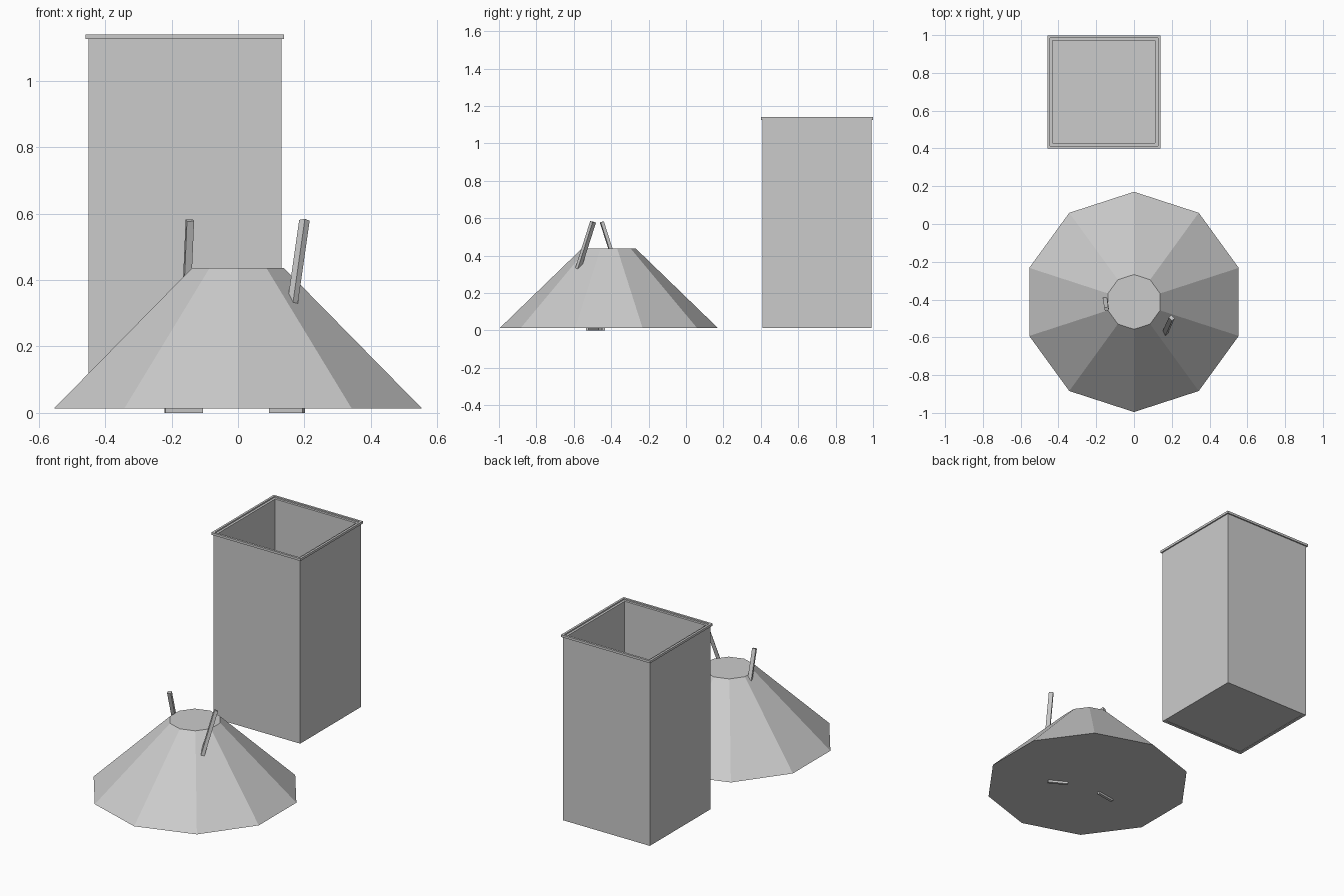
import bpy, bmesh, math
from mathutils import Vector

cube = bpy.data.objects.get("Cube")
if cube:
    bpy.data.objects.remove(cube, do_unlink=True)

grey = bpy.data.materials.new("light grey")
grey.use_nodes = True
colour = (0.6, 0.6, 0.6, 1)
grey.diffuse_color = colour
grey.node_tree.nodes["Principled BSDF"].inputs["Base Color"].default_value = colour


def finish(name, bm):
    bmesh.ops.recalc_face_normals(bm, faces=bm.faces[:])
    mesh = bpy.data.meshes.new(name)
    bm.to_mesh(mesh)
    bm.free()
    mesh.materials.append(grey)
    obj = bpy.data.objects.new(name, mesh)
    bpy.context.collection.objects.link(obj)
    return obj


def box(name, centre, size):
    bm = bmesh.new()
    bmesh.ops.create_cube(bm, size=1)
    bmesh.ops.scale(bm, vec=size, verts=bm.verts[:])
    obj = finish(name, bm)
    obj.location = centre
    return obj


def square_frame(name, outer, inner, low, high):
    """Square tube of half-widths outer and inner, around the bin's axis."""
    bm = bmesh.new()
    loops = []
    for half, z in ((outer, low), (outer, high), (inner, high), (inner, low)):
        loops.append([bm.verts.new((sx * half, sy * half, z))
                      for sx, sy in ((-1, -1), (1, -1), (1, 1), (-1, 1))])
    for a, b in zip(loops, loops[1:] + loops[:1]):
        for i in range(4):
            j = (i + 1) % 4
            bm.faces.new((a[i], a[j], b[j], b[i]))
    obj = finish(name, bm)
    obj.location = (BIN_X, BIN_Y, 0)


def stick(name, start, end, width, depth, turn):
    start, end = Vector(start), Vector(end)
    axis = end - start
    obj = box(name, (start + end) / 2, (width, depth, axis.length))
    spin = axis.to_track_quat('Z', 'Y')
    obj.rotation_euler = (spin.to_matrix().to_4x4()).to_euler()
    obj.rotation_euler.rotate_axis('Z', turn)


# Tall open bin with a lip, a shallow inner shelf and a base panel
BIN_X, BIN_Y = -0.16, 0.70
square_frame("bin_walls", 0.291, 0.272, 0.013, 1.132)
square_frame("bin_lip", 0.299, 0.286, 1.126, 1.14)
box("bin_base", (BIN_X, BIN_Y, 0.03), (0.55, 0.55, 0.03))

# Ten-sided mound with a flat top
bm = bmesh.new()
bmesh.ops.create_cone(bm, cap_ends=True, segments=10, radius1=0.583,
                      radius2=0.145, depth=0.424)
mound = finish("mound", bm)
first = mound.data.vertices[0].co
mound.rotation_euler.z = math.pi / 2 - math.atan2(first.y, first.x)
mound.location = (0, -0.4125, 0.225)

# Two sticks poking out of the mound
stick("left_stick", (0.153, -0.602, 0.25), (0.2, -0.497, 0.58), 0.025, 0.02, -0.4)
stick("right_stick", (-0.157, -0.36, 0.3), (-0.145, -0.45, 0.58), 0.022, 0.018, 0.1)

# Slim feet under the mound
for name, x, y, turn in (("left_foot", 0.148, -0.5, -0.5), ("right_foot", -0.163, -0.45, 0.16)):
    foot = box(name, (x, y, 0.01), (0.115, 0.016, 0.02))
    foot.rotation_euler.z = turn
